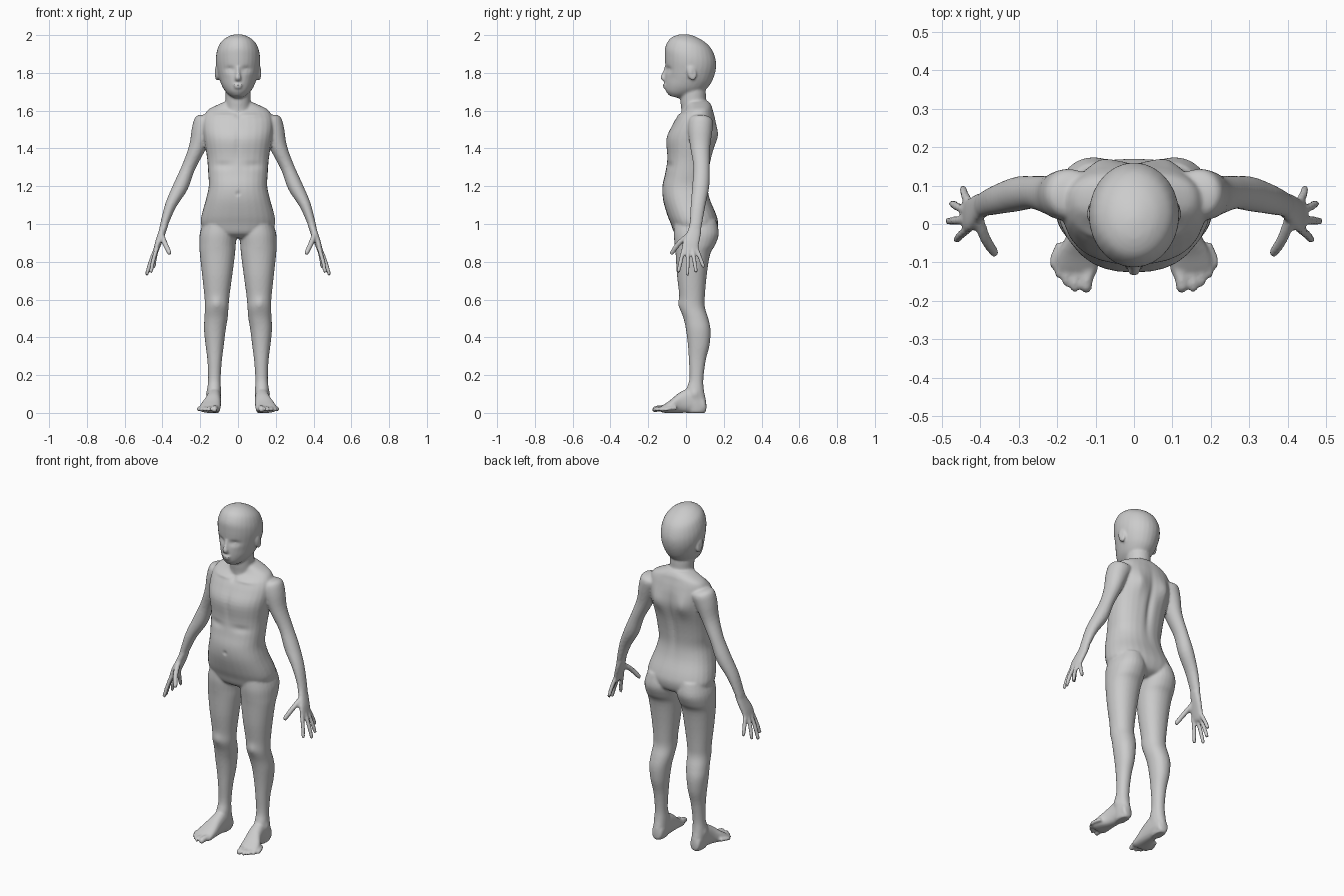
import bpy, bmesh, math
from mathutils import Vector, Matrix

bm = bmesh.new()
X = Vector((1, 0, 0))


def spline(rows, sub=4):
    """Catmull-Rom interpolation of rows of numbers."""
    out = []
    for i in range(len(rows) - 1):
        a, b, c, d = (rows[min(max(i + k, 0), len(rows) - 1)] for k in (-1, 0, 1, 2))
        for s in range(sub):
            t = s / sub
            out.append([0.5 * (2 * q + (r - p) * t + (2 * p - 5 * q + 4 * r - w) * t * t
                               + (3 * q - p - 3 * r + w) * t ** 3)
                        for p, q, r, w in zip(a, b, c, d)])
    return out + [list(rows[-1])]


def loft(rows, side=1, power=2.0, n=28):
    """Closed tube through rows of (x, y, z, radius_u, radius_v)."""
    d = (Vector(rows[-1][:3]) - Vector(rows[0][:3])).normalized()
    if abs(d.z) > 0.98:
        d = Vector((0, 0, 1))
    v = d.cross(X).normalized()
    u = v.cross(d)
    rings = []
    for x, y, z, ru, rv in spline(rows):
        ring = []
        for k in range(n):
            a = 2 * math.pi * k / n
            c, s = math.cos(a), math.sin(a)
            p = Vector((x, y, z)) \
                + u * (max(ru, .002) * math.copysign(abs(c) ** (2 / power), c)) \
                + v * (max(rv, .002) * math.copysign(abs(s) ** (2 / power), s))
            ring.append(bm.verts.new((p.x * side, p.y, p.z)))
        rings.append(ring)
    for r, q in zip(rings, rings[1:]):
        for k in range(n):
            bm.faces.new((r[k], r[(k + 1) % n], q[(k + 1) % n], q[k]))
    bm.faces.new(rings[0])
    bm.faces.new(rings[-1])


def stack(rows, side=1, power=2.0):
    """Horizontal slices given as (z, x_min, x_max, y_front, y_back)."""
    loft([((a + b) / 2, (f + k) / 2, z, (b - a) / 2, (k - f) / 2)
          for z, a, b, f, k in rows], side, power)


def centred(rows, power=2.0):
    stack([(z, -r, r, f, b) for z, r, f, b in rows], 1, power)


def digit(pts, r, side):
    """Finger or toe with a rounded tip."""
    a, b = Vector(pts[-2]), Vector(pts[-1])
    tip = [tuple(b - (b - a).normalized() * r * .6) + (r * .85, r * .85)]
    loft([tuple(p) + (r, r) for p in pts[:-1]] + tip + [tuple(b) + (r * .3, r * .3)], side, n=12)


def ball(loc, size, tilt=0):
    bmesh.ops.create_uvsphere(bm, u_segments=20, v_segments=12, radius=1,
                              matrix=Matrix.Translation(loc) @ Matrix.Rotation(tilt, 4, 'X')
                              @ Matrix.Diagonal((*size, 1)))


# head
centred([(1.672, .025, -.09, -.03), (1.69, .052, -.11, .02), (1.72, .078, -.116, .085),
         (1.76, .096, -.116, .125), (1.80, .108, -.114, .147), (1.85, .117, -.117, .162),
         (1.90, .115, -.115, .163), (1.95, .098, -.09, .143), (1.98, .066, -.05, .107),
         (1.995, .032, -.01, .065), (2.0, .008, .018, .036)])
# neck
centred([(1.52, .10, -.03, .14), (1.60, .075, -.025, .13), (1.65, .066, -.03, .108),
         (1.70, .066, -.03, .105), (1.75, .06, -.02, .10)])
# torso
centred([(1.65, .065, .0, .12), (1.628, .115, .0, .135), (1.605, .158, -.01, .142),
         (1.57, .18, -.045, .152), (1.52, .188, -.075, .16), (1.45, .18, -.105, .16),
         (1.35, .164, -.10, .135), (1.27, .158, -.11, .12), (1.20, .155, -.125, .115),
         (1.13, .17, -.122, .128), (1.05, .192, -.10, .16), (1.0, .196, -.08, .17),
         (.95, .17, -.06, .155), (.925, .10, -.02, .11)], 2.35)
# nose and lips
loft([(0, -.108, 1.83, .008, .008), (0, -.116, 1.80, .01, .01),
      (0, -.122, 1.775, .016, .014), (0, -.115, 1.758, .014, .01)], n=14)
ball((0, -.112, 1.736), (.026, .012, .007))
ball((0, -.110, 1.724), (.022, .012, .008))

for s in (1, -1):
    # ears
    ball((s * .112, .03, 1.80), (.012, .024, .042), .25)
    # legs
    stack([(1.02, .02, .18, -.06, .16), (.95, .008, .202, -.065, .174),
           (.89, .012, .205, -.06, .155), (.84, .016, .202, -.055, .128),
           (.73, .03, .19, -.048, .11), (.62, .045, .178, -.035, .10),
           (.56, .05, .175, -.033, .10), (.50, .055, .178, -.013, .118),
           (.44, .065, .18, .0, .13), (.36, .075, .172, .01, .125),
           (.28, .085, .162, .015, .105), (.18, .092, .158, .018, .092),
           (.12, .09, .163, .0, .095), (.06, .09, .163, -.01, .107),
           (.02, .095, .16, .0, .108), (.0, .10, .155, .01, .10)], s, 2.15)
    # feet
    loft([(x, y, (lo + hi) / 2, r, (hi - lo) / 2) for y, x, r, lo, hi in
          [(.105, .125, .02, .01, .06), (.09, .125, .033, 0, .09), (.03, .126, .037, 0, .13),
           (-.03, .132, .042, 0, .108), (-.08, .145, .054, 0, .068),
           (-.115, .15, .056, 0, .044), (-.132, .15, .048, .005, .032)]], s, 2.4)
    # toes
    for bx, tx, ty, r in [(.115, .125, -.180, .017), (.143, .155, -.178, .012),
                          (.163, .177, -.163, .011), (.180, .196, -.142, .011),
                          (.192, .210, -.118, .010)]:
        digit([(bx, ty + .07, .026), (tx, ty + .025, .022), (tx, ty, .014)], r, s)
    # arms
    loft([(.13, .078, 1.56, .045, .05), (.165, .078, 1.545, .062, .065),
          (.19, .075, 1.49, .058, .064), (.218, .075, 1.40, .044, .052),
          (.262, .082, 1.30, .036, .043), (.303, .078, 1.20, .040, .045),
          (.356, .064, 1.10, .030, .039), (.391, .052, 1.0, .021, .033),
          (.40, .046, .97, .018, .033)], s)
    # palms
    loft([(.388, .052, 1.0, .020, .031), (.404, .042, .95, .019, .037),
          (.422, .026, .90, .017, .044), (.434, .02, .86, .013, .043),
          (.438, .02, .845, .008, .035)], s, 2.3)
    # fingers and thumbs
    for base, tip in [((.430, -.012, .87), (.462, -.042, .742)),
                      ((.436, .010, .87), (.485, .008, .728)),
                      ((.434, .034, .87), (.475, .054, .743)),
                      ((.426, .052, .88), (.446, .095, .768))]:
        mid = Vector(base).lerp(Vector(tip), .5) + Vector((.003 * 1, 0, 0))
        digit([base, tuple(mid), tip], .0115, s)
    digit([(.408, .025, .95), (.388, -.035, .90), (.360, -.08, .84)], .0145, s)

bmesh.ops.recalc_face_normals(bm, faces=bm.faces)
mesh = bpy.data.meshes.new("figure_body")
bm.to_mesh(mesh)
bm.free()
body = bpy.data.objects.new("figure_body", mesh)
bpy.context.collection.objects.link(body)
bpy.context.view_layer.objects.active = body
body.select_set(True)

# fuse all parts into one skin
rm = body.modifiers.new("fuse", 'REMESH')
rm.mode = 'VOXEL'
rm.voxel_size = .0065
bpy.ops.object.modifier_apply(modifier="fuse")

# surface relief: (place, reach per axis, push), mirrored in x
relief = [((.045, -.11, 1.818), (.026, .05, .014), (0, .014, 0)),     # eye sockets
          ((.045, -.10, 1.815), (.014, .05, .007), (0, -.006, 0)),    # eyelids
          ((.08, -.08, 1.77), (.03, .05, .03), (0, .004, 0)),         # cheeks
          ((0, -.125, 1.16), (.008, .04, .010), (0, .010, 0)),        # navel
          ((0, .14, 1.36), (.018, .06, .16), (0, -.014, 0)),          # spine
          ((.085, .15, 1.47), (.04, .05, .06), (0, .016, 0)),         # shoulder blades
          ((.08, -.06, 1.575), (.06, .05, .010), (0, -.008, 0)),      # collar bones
          ((0, -.05, 1.575), (.014, .05, .014), (0, .010, 0)),        # throat hollow
          ((0, -.10, 1.43), (.014, .05, .08), (0, .006, 0)),          # breastbone
          ((.08, -.09, 1.31), (.05, .05, .02), (0, .007, 0)),         # below ribs
          ((.115, -.03, .58), (.026, .05, .03), (0, -.007, 0)),       # knees
          ((.165, .045, .10), (.02, .02, .02), (.006, 0, 0)),         # ankles
          ((.125, .045, 1.80), (.006, .012, .02), (-.006, 0, 0))]     # ear hollows
for v in body.data.vertices:
    p = v.co.copy()
    sx = 1 if p.x >= 0 else -1
    for c, r, push in relief:
        e = ((abs(p.x) - c[0]) / r[0]) ** 2 + ((p.y - c[1]) / r[1]) ** 2 + ((p.z - c[2]) / r[2]) ** 2
        if e < 6:
            w = math.exp(-e)
            v.co += Vector((push[0] * sx, push[1], push[2])) * w

# soften the seams between parts
sm = body.modifiers.new("soften", 'SMOOTH')
sm.factor = .5
sm.iterations = 5
bpy.ops.object.modifier_apply(modifier="soften")
bpy.ops.object.shade_smooth_by_angle(angle=math.radians(40))
